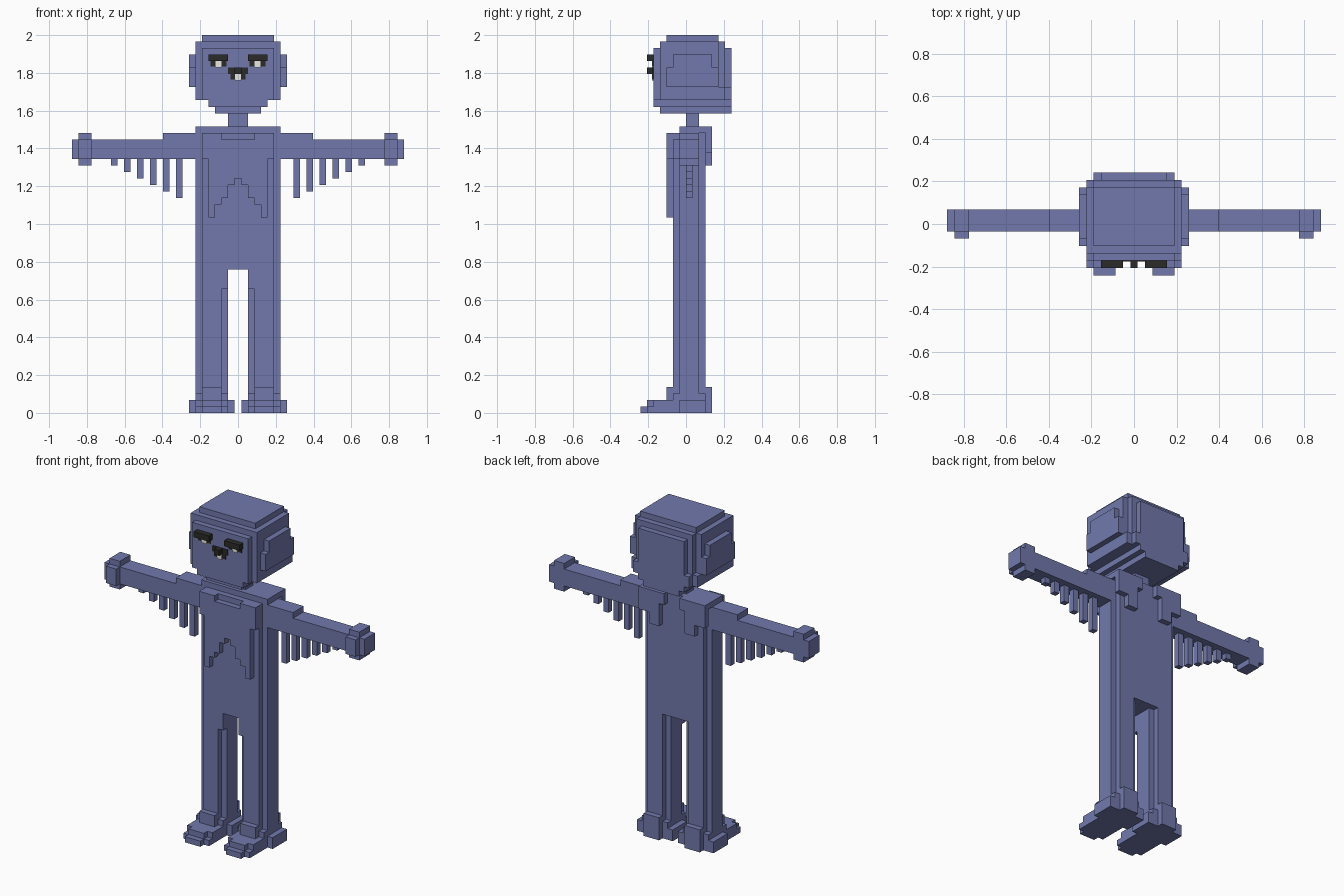
import bpy, bmesh, math
from mathutils import Vector

if "Cube" in bpy.data.objects:
    bpy.data.objects.remove(bpy.data.objects["Cube"], do_unlink=True)

V = 2 / 58  # edge length of one block


def material(name, rgb):
    m = bpy.data.materials.new(name)
    m.diffuse_color = (*rgb, 1)
    m.use_nodes = True
    bsdf = next(n for n in m.node_tree.nodes if n.type == 'BSDF_PRINCIPLED')
    bsdf.inputs["Base Color"].default_value = (*rgb, 1)
    return m


BLUE = material("slate blue", (0.165, 0.191, 0.413))
DARK = material("near black", (0.024, 0.024, 0.022))
WHITE = material("off white", (0.80, 0.80, 0.77))


def finish(name, bm, mat):
    mesh = bpy.data.meshes.new(name)
    bm.to_mesh(mesh)
    bm.free()
    mesh.materials.append(mat)
    ob = bpy.data.objects.new(name, mesh)
    bpy.context.collection.objects.link(ob)


def blocks(name, boxes, mat=BLUE, side=1):
    """Fuse block-aligned boxes (x0, x1, y0, y1, z0, z1) into one outer skin."""
    cells = set()
    for x0, x1, y0, y1, z0, z1 in boxes:
        if side < 0:
            x0, x1 = -x1, -x0
        for i in range(math.floor(x0 + 0.5), math.floor(x1 + 0.5)):
            for j in range(y0, y1):
                for k in range(z0, z1):
                    cells.add((i, j, k))
    bm = bmesh.new()
    for c in cells:
        for axis in range(3):
            for sign in (-1, 1):
                n = list(c)
                n[axis] += sign
                if tuple(n) in cells:
                    continue
                u, w = (axis + 1) % 3, (axis + 2) % 3
                quad = []
                for a, b in ((0, 0), (1, 0), (1, 1), (0, 1)):
                    p = [c[0] - 0.5, c[1], c[2]]
                    p[axis] += (sign + 1) / 2
                    p[u] += a
                    p[w] += b
                    quad.append(bm.verts.new(Vector(p) * V))
                bm.faces.new(quad if sign > 0 else quad[::-1])
    bmesh.ops.remove_doubles(bm, verts=bm.verts, dist=V / 100)
    bmesh.ops.dissolve_limit(bm, angle_limit=0.01, verts=bm.verts, edges=bm.edges)
    finish(name, bm, mat)


def plate(name, x0, x1, z0, z1, mat, thick):
    """Thin plate lying on the face plane."""
    bm = bmesh.new()
    bmesh.ops.create_cube(bm, size=1)
    front = -5 * V - thick
    for v in bm.verts:
        v.co = ((x1 if v.co.x > 0 else x0) * V,
                front if v.co.y < 0 else -5 * V,
                (z1 if v.co.z > 0 else z0) * V)
    finish(name, bm, mat)


def wide(w, y0, y1, z0, z1):
    return (-w, w, y0, y1, z0, z1)


# Head: stepped crown, face layer, stepped chin and back
blocks("head", [
    wide(5.5, -3, 5, 57, 58), wide(6.5, -4, 5, 56, 57), wide(5.5, 5, 6, 56, 57),
    wide(6.5, -4, 5, 48, 56), wide(5.5, -5, 6, 48, 56), wide(4.5, 6, 7, 50, 56),
    wide(6.5, -4, 6, 48, 50), wide(5.5, 6, 7, 48, 50),
    wide(4.5, -5, 7, 47, 48), wide(3.5, -4, 7, 46, 47)])
blocks("neck", [wide(1.5, 0, 2, 44, 46)])

# Torso with chamfered corners and a yoke across the shoulders
blocks("torso", [
    wide(6.5, -1, 2, 22, 43), wide(5.5, -2, 3, 22, 43), wide(6.5, -1, 3, 43, 44)])

# Jacket front: collar notch on top, inverted V hem below
hem = [36, 35, 33, 32, 30, 39]
jacket = []
for i, z in enumerate(hem):
    top = 42 if i <= 2 else 43
    for s in (-1, 1):
        jacket.append((s * i - 0.5, s * i + 0.5, -3, -2, z, top))
blocks("jacket_front", jacket)

for side, label in ((1, "left"), (-1, "right")):
    # Ears
    blocks(f"{label}_ear", [(6.5, 7.5, -3, 5, 50, 53), (6.5, 7.5, -2, 4, 53, 55)], side=side)
    # Shoulder flaps on the back
    blocks(f"{label}_back_flap", [
        (1.5, 6.5, 3, 4, 42, 44), (2.5, 6.5, 3, 4, 40, 42), (2.5, 4.5, 3, 4, 38, 40)],
        side=side)
    # Arm with raised sleeve, wrist cuff and hanging fringe
    blocks(f"{label}_arm", [(6.5, 25.5, -1, 2, 39, 42), (6.5, 11.5, -1, 2, 42, 43)], side=side)
    blocks(f"{label}_wrist_cuff", [
        (22.5, 24.5, -1, 2, 38, 43), (22.5, 24.5, -2, -1, 39, 42)], side=side)
    blocks(f"{label}_fringe", [
        (8.5 + 2 * n, 9.5 + 2 * n, 0, 1, 33 + n, 39) for n in range(6)], side=side)
    # Leg
    blocks(f"{label}_leg", [
        (1.5, 6.5, -1, 2, 2, 22), (2.5, 5.5, -2, 3, 2, 22), (1.5, 2.5, -2, 2, 19, 22)],
        side=side)
    # Shoe with stepped toe and ankle
    blocks(f"{label}_shoe", [
        (2.5, 5.5, -7, 4, 0, 1), (1.5, 6.5, -6, 3, 0, 1),
        (2.5, 5.5, -6, 4, 1, 2), (1.5, 6.5, -5, 3, 1, 2),
        (0.5, 7.5, -1, 3, 0, 2),
        (2.5, 5.5, -3, 4, 2, 4), (1.5, 6.5, -2, 3, 2, 3)], side=side)
    # Eye: projecting lid, dark corners and a light centre
    blocks(f"{label}_eyelid", [(1.5, 4.5, -6, -5, 54, 55)], DARK, side)
    mid = 3 * side
    plate(f"{label}_eye_dark", mid - 1.25, mid + 1.25, 53.2, 54, DARK, 0.004)
    plate(f"{label}_eye_light", mid - 0.45, mid + 0.45, 53, 54, WHITE, 0.008)

# Mouth: projecting block, dark surround and a light tooth
blocks("mouth_block", [wide(0.5, -6, -5, 52, 53)], DARK)
plate("mouth_upper", -1.5, 1.5, 52, 53, DARK, 0.004)
plate("mouth_lower", -1.15, 1.15, 51.2, 52, DARK, 0.004)
plate("mouth_tooth", -0.45, 0.45, 51, 52, WHITE, 0.008)
